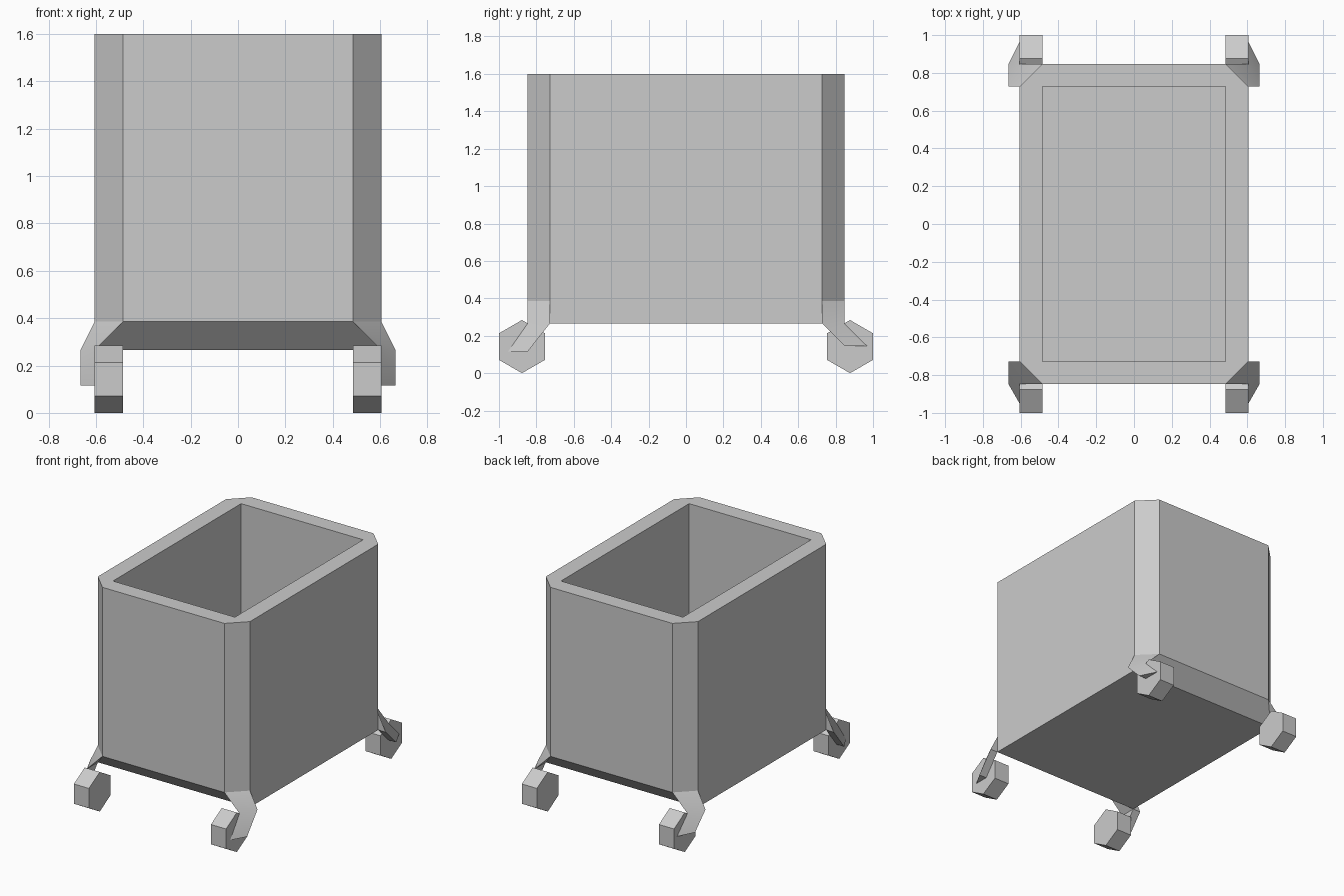
import bpy, bmesh, math
from mathutils import Matrix

if "Cube" in bpy.data.objects:
    bpy.data.objects.remove(bpy.data.objects["Cube"], do_unlink=True)

grey = bpy.data.materials.new("plain grey")
grey.use_nodes = True
grey.diffuse_color = (0.6, 0.6, 0.6, 1)
grey.node_tree.nodes["Principled BSDF"].inputs["Base Color"].default_value = (0.6, 0.6, 0.6, 1)

# Main plan sizes: outer half width/depth, inner half width/depth
OX, OY, IX, IY = 0.605, 0.847, 0.485, 0.728
TOP, BASE, BEND = 1.6, 0.265, 0.385


def finish(bm, name):
    bmesh.ops.recalc_face_normals(bm, faces=bm.faces)
    mesh = bpy.data.meshes.new(name)
    bm.to_mesh(mesh)
    bm.free()
    mesh.materials.append(grey)
    obj = bpy.data.objects.new(name, mesh)
    bpy.context.collection.objects.link(obj)
    return obj


def build_bin():
    """Open box with chamfered corners and sloped lower ends."""
    bm = bmesh.new()
    low, rim, mouth, floor = [], [], [], []
    for sx, sy in ((1, -1), (1, 1), (-1, 1), (-1, -1)):
        side = (sx * OX, sy * IY, BASE)
        end = (sx * IX, sy * OY, BEND)
        # Keep the eight outline points in counter-clockwise order
        for p in ((end, side) if sx * sy < 0 else (side, end)):
            low.append(bm.verts.new(p))
            rim.append(bm.verts.new((p[0], p[1], TOP)))
        mouth.append(bm.verts.new((sx * IX, sy * IY, TOP)))
        floor.append(bm.verts.new((sx * IX, sy * IY, BEND)))
    # Outer walls and chamfers
    for i in range(8):
        j = (i + 1) % 8
        bm.faces.new((low[i], low[j], rim[j], rim[i]))
    # Rim and inner walls
    for k in range(4):
        n = (k + 1) % 4
        bm.faces.new((rim[2 * k], rim[2 * k + 1], mouth[k]))
        bm.faces.new((rim[2 * k + 1], rim[2 * n], mouth[n], mouth[k]))
        bm.faces.new((mouth[k], mouth[n], floor[n], floor[k]))
    bm.faces.new(floor)
    # Underside and the two sloped lower ends
    bm.faces.new((low[1], low[2], low[5], low[6]))
    bm.faces.new((low[2], low[3], low[4], low[5]))
    bm.faces.new((low[6], low[7], low[0], low[1]))
    return finish(bm, "bin_body")


def build_bracket(name, sx, sy, tip_y, tip_z):
    """Flared foot running from a corner chamfer out to a wheel."""
    pts = [(IX, OY, BEND), (OX, IY, BEND),
           (OX, OY, BASE), (0.665, IY, BASE), (OX, IY, BASE),
           (OX, tip_y, tip_z), (0.665, OY, tip_z), (OX, OY, tip_z)]
    faces = [(0, 1, 3, 2), (0, 1, 4), (1, 3, 4), (0, 2, 4),
             (2, 3, 6, 5), (3, 4, 7, 6), (4, 2, 5, 7), (5, 6, 7)]
    bm = bmesh.new()
    verts = [bm.verts.new((sx * x, sy * y, z)) for x, y, z in pts]
    for f in faces:
        bm.faces.new([verts[i] for i in f])
    obj = finish(bm, name)
    bpy.ops.object.select_all(action='DESELECT')
    obj.select_set(True)
    bpy.context.view_layer.objects.active = obj
    bpy.ops.object.shade_smooth_by_angle(angle=math.radians(30))


def build_wheel(name, sx, sy):
    """Six-sided wheel with one corner pointing up."""
    bm = bmesh.new()
    r, depth = 0.142, OX - IX
    spin = Matrix.Rotation(math.pi / 2, 4, 'Y')
    move = Matrix.Translation((sx * (OX + IX) / 2, sy * 0.877, r))
    bmesh.ops.create_cone(bm, cap_ends=True, segments=6, radius1=r, radius2=r, depth=depth)
    # Turn so a corner lies on the vertical axis after the spin
    top = max(abs(v.co.x) for v in bm.verts)
    twist = Matrix.Rotation(0 if top > r * 0.99 else math.pi / 6, 4, 'Z')
    bm.transform(move @ spin @ twist)
    finish(bm, name)


build_bin()
for sy, end, tip_y, tip_z in ((-1, "front", 0.952, 0.115), (1, "back", 0.967, 0.146)):
    for sx, side in ((1, "left"), (-1, "right")):
        build_bracket(f"{end}_{side}_bracket", sx, sy, tip_y, tip_z)
        build_wheel(f"{end}_{side}_wheel", sx, sy)
